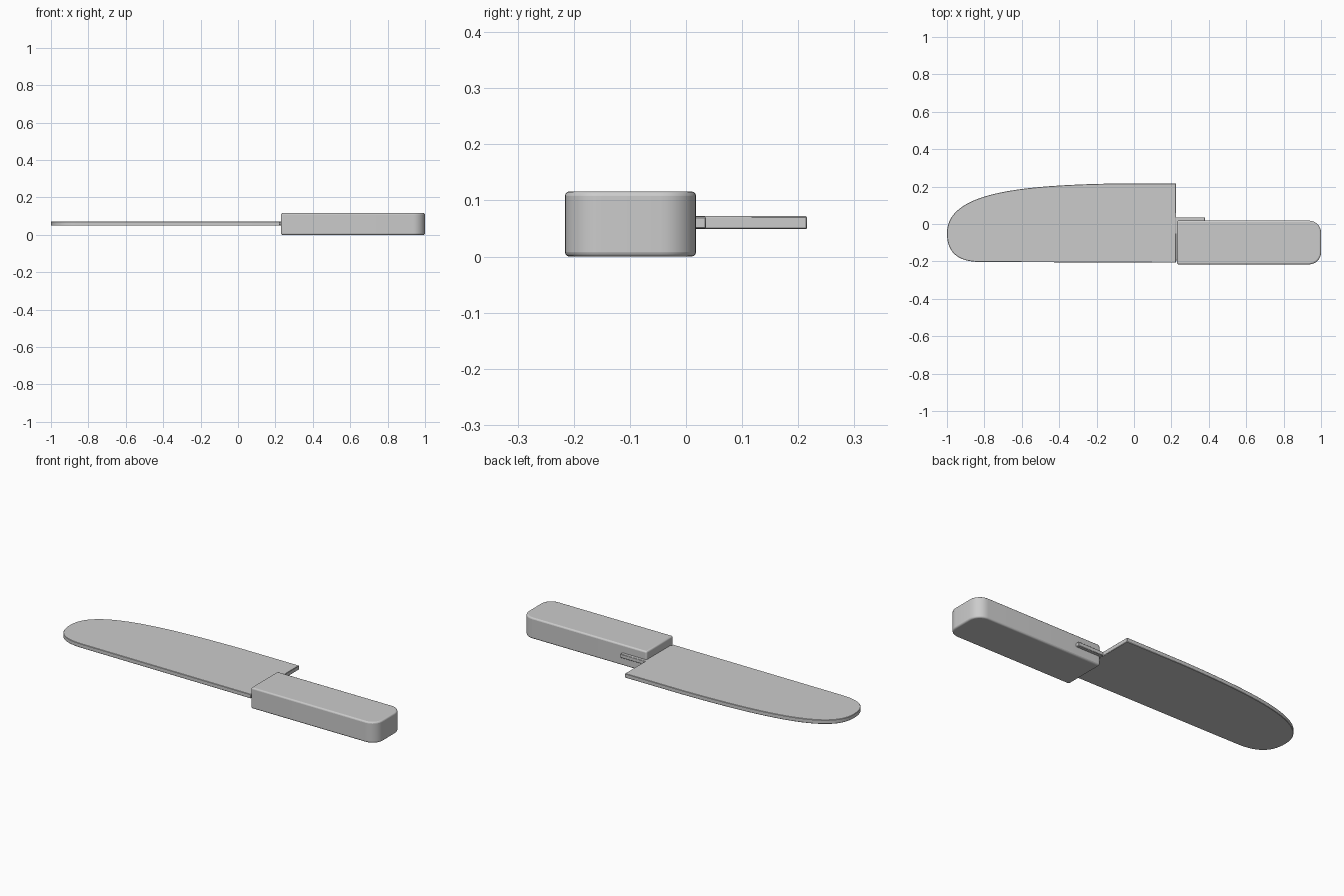
import bpy, bmesh, math
from mathutils import Vector
from mathutils.geometry import interpolate_bezier

if "Cube" in bpy.data.objects:
    bpy.data.objects.remove(bpy.data.objects["Cube"])


def plate(name, outline, z0, z1, bevel, segments):
    """Extrude a flat xy outline from z0 to z1 and round its edges."""
    bm = bmesh.new()
    face = bm.faces.new([bm.verts.new((p[0], p[1], z0)) for p in outline])
    ext = bmesh.ops.extrude_face_region(bm, geom=[face])
    verts = [v for v in ext["geom"] if isinstance(v, bmesh.types.BMVert)]
    bmesh.ops.translate(bm, verts=verts, vec=(0, 0, z1 - z0))
    bmesh.ops.recalc_face_normals(bm, faces=bm.faces)
    mesh = bpy.data.meshes.new(name)
    bm.to_mesh(mesh)
    bm.free()
    ob = bpy.data.objects.new(name, mesh)
    bpy.context.collection.objects.link(ob)
    mod = ob.modifiers.new("rounded_edges", "BEVEL")
    mod.width = bevel
    mod.segments = segments
    mod.limit_method = 'ANGLE'
    mod.angle_limit = math.radians(40)
    bpy.ops.object.select_all(action='DESELECT')
    ob.select_set(True)
    bpy.context.view_layer.objects.active = ob
    bpy.ops.object.shade_smooth_by_angle(angle=math.radians(35))
    return ob


def bezier(a, b, c, d, n):
    return interpolate_bezier(*[Vector((*p, 0)) for p in (a, b, c, d)], n)


def arc(cx, cy, r, start, n=8):
    return [(cx + r * math.cos(math.radians(start + 90 * i / n)),
             cy + r * math.sin(math.radians(start + 90 * i / n))) for i in range(n + 1)]


# Blade: straight heel, curved spine, blunt rounded tip
spine = bezier((-0.13, 0.216), (-0.65, 0.205), (-1.0, 0.16), (-1.0, -0.05), 28)
tip = bezier((-1.0, -0.05), (-1.0, -0.15), (-0.945, -0.203), (-0.82, -0.203), 16)
blade = [(0.225, 0.216)] + spine + tip[1:] + [(0.225, -0.207)]
plate("blade", blade, 0.049, 0.072, 0.002, 1)

# Tang: runs from the blade into the handle, showing along its back
tang = [(0.20, -0.195), (0.38, -0.195), (0.38, 0.036), (0.20, 0.036)]
plate("tang", tang, 0.05, 0.071, 0.002, 1)

# Handle: square at the blade, rounded at the butt
x0, x1, y0, y1, r = 0.23, 1.0, -0.216, 0.018, 0.065
handle = [(x0, y1), (x0, y0)] + arc(x1 - r, y0 + r, r, -90) + arc(x1 - r, y1 - r, r, 0)
plate("handle", handle, 0.0, 0.116, 0.008, 3)
